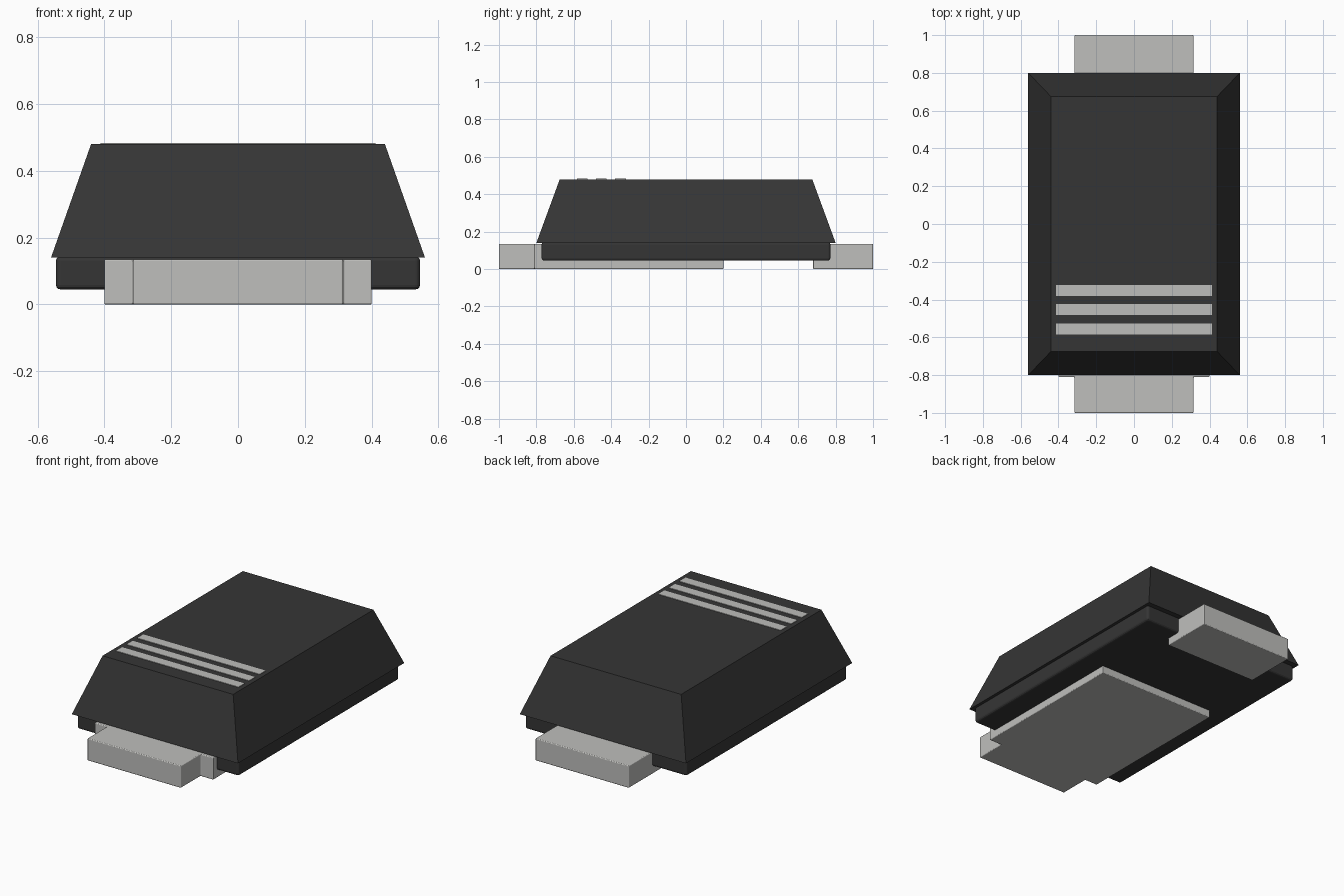
import bpy, bmesh

if "Cube" in bpy.data.objects:
    bpy.data.objects.remove(bpy.data.objects["Cube"], do_unlink=True)


def material(name, color):
    mat = bpy.data.materials.new(name)
    mat.use_nodes = True
    mat.diffuse_color = color
    mat.node_tree.nodes["Principled BSDF"].inputs["Base Color"].default_value = color
    return mat


black = material("black plastic", (0.036, 0.036, 0.036, 1))
metal = material("tinned metal", (0.52, 0.52, 0.505, 1))
paint = material("light grey paint", (0.51, 0.51, 0.495, 1))


def prism(name, outline, z0, z1, mat, bevel=0, top_outline=None):
    """Join a bottom outline to a top outline, optionally softening the edges."""
    bm = bmesh.new()
    low = [bm.verts.new((x, y, z0)) for x, y in outline]
    high = [bm.verts.new((x, y, z1)) for x, y in top_outline or outline]
    bm.faces.new(low[::-1])
    bm.faces.new(high)
    n = len(low)
    for i in range(n):
        j = (i + 1) % n
        bm.faces.new((low[i], low[j], high[j], high[i]))
    bmesh.ops.recalc_face_normals(bm, faces=bm.faces)
    mesh = bpy.data.meshes.new(name)
    bm.to_mesh(mesh)
    bm.free()
    mesh.materials.append(mat)
    obj = bpy.data.objects.new(name, mesh)
    bpy.context.collection.objects.link(obj)
    if bevel:
        mod = obj.modifiers.new("soft edges", "BEVEL")
        mod.width = bevel
        mod.segments = 3
        mod.limit_method = "ANGLE"
    return obj


def rect(half_x, y0, y1):
    return [(-half_x, y0), (half_x, y0), (half_x, y1), (-half_x, y1)]


# Tapered upper housing and the recessed slab under it
prism("upper_housing", rect(0.56, -0.8, 0.8), 0.14, 0.48, black,
      top_outline=rect(0.44, -0.675, 0.675))
prism("lower_housing", rect(0.545, -0.772, 0.772), 0.045, 0.145, black, bevel=0.014)

# Front terminal: wide pad under the housing with a narrower tab
half_pad = [(0.315, -1), (0.315, -0.81), (0.4, -0.81), (0.4, 0.2)]
pad = half_pad + [(-x, y) for x, y in reversed(half_pad)]
prism("front_terminal", pad, 0, 0.135, metal, bevel=0.005)

# Rear terminal
prism("rear_terminal", rect(0.315, 0.68, 1), 0, 0.135, metal, bevel=0.005)

# Painted polarity stripes
for i in range(3):
    y = -0.555 + i * 0.102
    prism(f"polarity_stripe_{i + 1}", rect(0.412, y - 0.029, y + 0.029),
          0.478, 0.483, paint)
